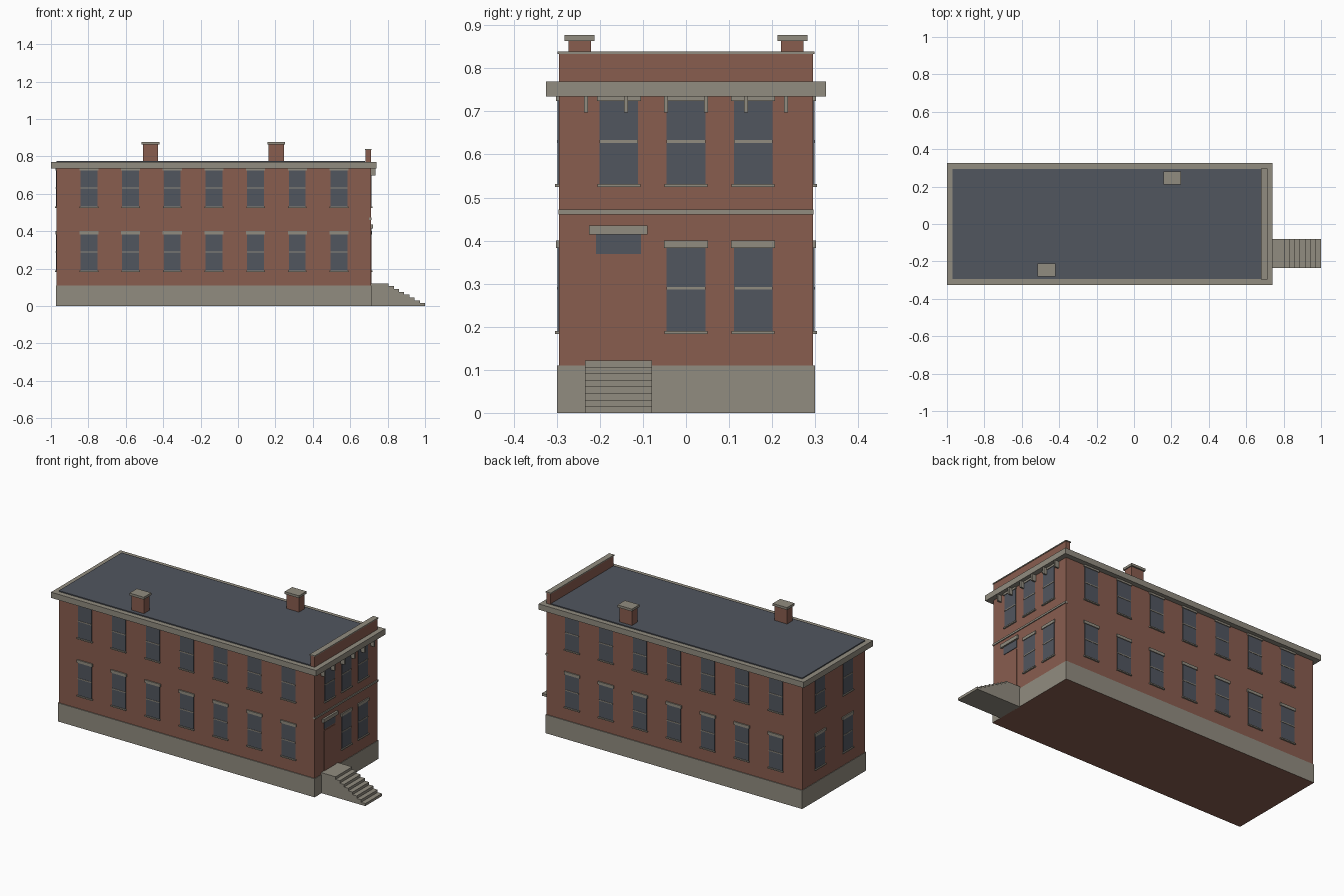
import bpy
import bmesh

if "Cube" in bpy.data.objects:
    bpy.data.objects.remove(bpy.data.objects["Cube"], do_unlink=True)


def material(name, rgb):
    m = bpy.data.materials.new(name)
    m.use_nodes = True
    m.diffuse_color = (*rgb, 1)
    m.node_tree.nodes["Principled BSDF"].inputs["Base Color"].default_value = (*rgb, 1)
    return m


BRICK = material("brick", (0.25, 0.11, 0.078))
STONE = material("stone", (0.285, 0.262, 0.215))
SLATE = material("slate_and_glass", (0.083, 0.093, 0.114))


def finish(name, bm, *mats):
    bmesh.ops.recalc_face_normals(bm, faces=bm.faces)
    me = bpy.data.meshes.new(name)
    bm.to_mesh(me)
    bm.free()
    for m in mats:
        me.materials.append(m)
    ob = bpy.data.objects.new(name, me)
    bpy.context.scene.collection.objects.link(ob)
    return ob


def add_box(bm, x, y, z):
    """Box between the (low, high) pairs x, y and z."""
    for v in bmesh.ops.create_cube(bm, size=1)["verts"]:
        v.co = [r[0] if c < 0 else r[1] for c, r in zip(v.co, (x, y, z))]


def box(name, x, y, z, mat):
    bm = bmesh.new()
    add_box(bm, x, y, z)
    return finish(name, bm, mat)


X0, X1, Y = -0.97, 0.71, 0.295   # wall planes


def on_wall(bm, side, centre, width, z, depth):
    """Box standing proud of one wall, slightly embedded in it."""
    along = (centre - width / 2, centre + width / 2)
    if side == "front":
        add_box(bm, along, (-Y - depth, -Y + 0.01), z)
    elif side == "back":
        add_box(bm, along, (Y - 0.01, Y + depth), z)
    elif side == "right":
        add_box(bm, (X1 - 0.01, X1 + depth), along, z)
    else:
        add_box(bm, (X0 - depth, X0 + 0.01), along, z)


# Main masses
box("walls", (X0, X1), (-Y, Y), (0.1, 0.76), BRICK)
base = box("foundation", (X0 - 0.003, X1 + 0.003), (-0.3, 0.3), (0, 0.11), STONE)
base.data.materials.append(BRICK)
for f in base.data.polygons:
    if f.normal.z < -0.5:
        f.material_index = 1
box("cornice", (-1, 0.74), (-0.325, 0.325), (0.735, 0.769), STONE)
box("roof", (X0, 0.68), (-Y, Y), (0.76, 0.775), SLATE)

# Parapet over the entrance end
box("parapet", (0.682, X1), (-Y, Y), (0.76, 0.833), BRICK)
box("parapet_cap", (0.679, 0.713), (-0.298, 0.298), (0.833, 0.839), STONE)

# Windows: glass panes, and the stone trim around them
glass, sills, lintels, rails = (bmesh.new() for _ in range(4))


def window(side, centre, bottom):
    top = bottom + 0.2
    on_wall(glass, side, centre, 0.09, (bottom, top), 0.003)
    on_wall(sills, side, centre, 0.1, (bottom - 0.003, bottom + 0.004), 0.009)
    on_wall(lintels, side, centre, 0.102, (top - 0.003, top + 0.014), 0.007)
    on_wall(rails, side, centre, 0.09, (bottom + 0.1, bottom + 0.106), 0.005)


for bottom in (0.186, 0.527):
    for side in ("front", "back"):
        for i in range(7):
            window(side, -0.797 + i * 0.2228, bottom)
    for y in (-0.13, 0.13):
        window("left", y, bottom)
    for y in (0, 0.156):
        window("right", y, bottom)
window("right", -0.156, 0.527)
finish("window_glass", glass, SLATE)
finish("window_sills", sills, STONE)
finish("window_lintels", lintels, STONE)
finish("window_rails", rails, STONE)

# Entrance: door, transom, hood and belt course
for name, centre, width, z, depth, mat in (
        ("door", -0.157, 0.105, (0.12, 0.36), 0.003, BRICK),
        ("transom", -0.157, 0.105, (0.369, 0.415), 0.003, SLATE),
        ("door_hood", -0.157, 0.136, (0.414, 0.435), 0.012, STONE),
        ("belt_course", 0, 0.592, (0.461, 0.472), 0.005, STONE)):
    bm = bmesh.new()
    on_wall(bm, "right", centre, width, z, depth)
    finish(name, bm, mat)

# Cornice brackets
bm = bmesh.new()
for i in range(6):
    on_wall(bm, "right", -0.232 + i * 0.0928, 0.01, (0.697, 0.737), 0.025)
finish("cornice_brackets", bm, STONE)

# Front steps: a stepped profile pushed across their width
rise, tread, landing = 0.0152, 0.0279, 0.805
profile = [(X1, 0), (X1, 8 * rise)]
for i in range(8):
    x = landing + i * tread
    profile += [(x, (8 - i) * rise), (x, (7 - i) * rise)]
bm = bmesh.new()
face = bm.faces.new([bm.verts.new((x, -0.235, z)) for x, z in profile])
side = bmesh.ops.extrude_face_region(bm, geom=[face])["geom"]
bmesh.ops.translate(bm, vec=(0, 0.156, 0),
                    verts=[v for v in side if isinstance(v, bmesh.types.BMVert)])
finish("front_steps", bm, STONE)

# Chimneys
for name, x, y in (("front_chimney", -0.468, -0.247), ("back_chimney", 0.205, 0.247)):
    box(name, (x - 0.041, x + 0.041), (y - 0.026, y + 0.026), (0.765, 0.865), BRICK)
    box(name + "_cap", (x - 0.047, x + 0.047), (y - 0.035, y + 0.035),
        (0.863, 0.877), STONE)
